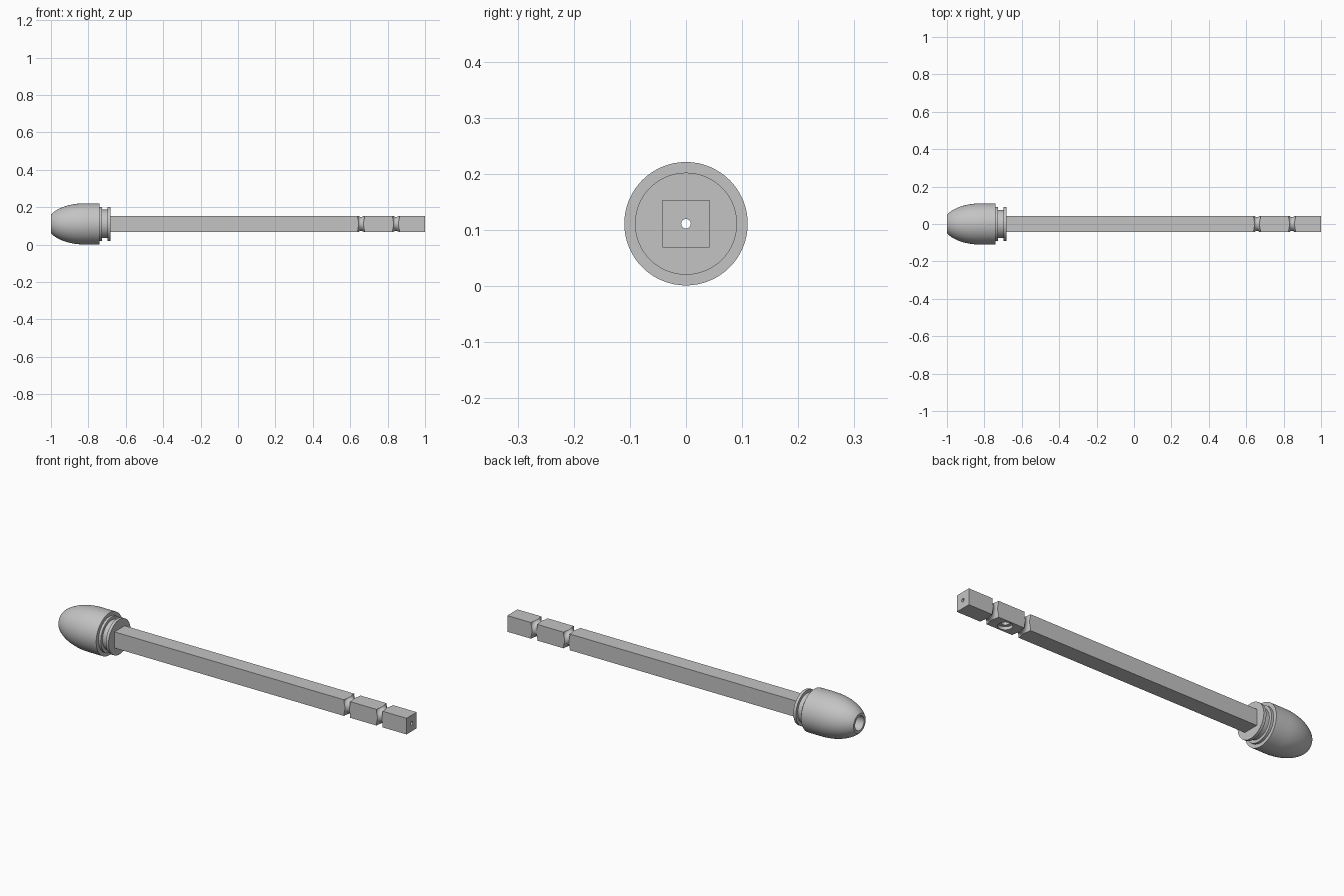
import bpy, bmesh, math
from mathutils import Matrix

cube = bpy.data.objects.get("Cube")
if cube:
    bpy.data.objects.remove(cube, do_unlink=True)

AXIS_Z = 0.111
BAR = 0.084
HOLE = 0.0085

metal = bpy.data.materials.new("grey_metal")
metal.use_nodes = True
colour = (0.55, 0.55, 0.55, 1)
metal.diffuse_color = colour
metal.node_tree.nodes["Principled BSDF"].inputs["Base Color"].default_value = colour


def finish(name, bm):
    bmesh.ops.recalc_face_normals(bm, faces=bm.faces)
    mesh = bpy.data.meshes.new(name)
    bm.to_mesh(mesh)
    bm.free()
    mesh.materials.append(metal)
    obj = bpy.data.objects.new(name, mesh)
    bpy.context.collection.objects.link(obj)
    return obj


def lathe(name, profile, segments=64):
    """Spin a closed loop of (x, radius) points about the long axis."""
    bm = bmesh.new()
    rings = []
    for i in range(segments):
        a = 2 * math.pi * i / segments
        rings.append([bm.verts.new((x, r * math.cos(a), AXIS_Z + r * math.sin(a)))
                      for x, r in profile])
    n = len(profile)
    for i in range(segments):
        p, q = rings[i], rings[(i + 1) % segments]
        for j in range(n):
            k = (j + 1) % n
            bm.faces.new((p[j], p[k], q[k], q[j]))
    return finish(name, bm)


def cylinder(name, radius, length, matrix, segments=48):
    bm = bmesh.new()
    bmesh.ops.create_cone(bm, cap_ends=True, segments=segments, radius1=radius,
                          radius2=radius, depth=length, matrix=matrix)
    return finish(name, bm)


def smooth(obj):
    bpy.ops.object.select_all(action='DESELECT')
    obj.select_set(True)
    bpy.context.view_layer.objects.active = obj
    bpy.ops.object.shade_smooth_by_angle(angle=math.radians(30))


def cut(obj, cutter):
    bpy.context.view_layer.objects.active = obj
    mod = obj.modifiers.new("cut", 'BOOLEAN')
    mod.operation = 'DIFFERENCE'
    mod.solver = 'EXACT'
    mod.object = cutter
    bpy.ops.object.modifier_apply(modifier=mod.name)
    bpy.data.objects.remove(cutter, do_unlink=True)


# Rounded nose, straight band, stepped neck and flange, bored from the tip
STEPS = 16
nose = []
for i in range(STEPS + 1):
    t = math.asin(0.89) * (1 - i / STEPS)
    nose.append((-0.82 - 0.18 * math.sin(t) / 0.89, 0.11 * math.cos(t)))
neck = [(-0.74, 0.11), (-0.74, 0.091), (-0.727, 0.091), (-0.727, 0.076),
        (-0.697, 0.076), (-0.697, 0.091), (-0.682, 0.091)]
bore = [(-0.682, HOLE), (-0.9, HOLE), (-0.9, 0.037), (-1.0, 0.037)]
head = lathe("bullet_head", nose + neck + bore)
smooth(head)

# Square bar
bm = bmesh.new()
start = -0.69
bmesh.ops.create_cube(bm, size=1, matrix=Matrix.Translation(((1 + start) / 2, 0, AXIS_Z))
                      @ Matrix.Diagonal((1 - start, BAR, BAR, 1)))
bar = finish("square_bar", bm)

# Round grooves near the free end
for gx in (0.658, 0.845):
    ring = [(gx + 0.018 * math.cos(2 * math.pi * i / 24),
             0.055 + 0.018 * math.sin(2 * math.pi * i / 24)) for i in range(24)]
    cut(bar, lathe("groove_cutter", ring))

# Hole along the bar
cut(bar, cylinder("axis_hole_cutter", HOLE, 3,
                  Matrix.Translation((0, 0, AXIS_Z)) @ Matrix.Rotation(math.pi / 2, 4, 'Y')))

# Stepped screw hole under the bar, between the grooves
bottom = AXIS_Z - BAR / 2
for radius, depth in ((0.034, 0.016), (0.018, 0.044)):
    cut(bar, cylinder("screw_hole_cutter", radius, depth * 2,
                      Matrix.Translation((0.752, 0, bottom))))
smooth(bar)
